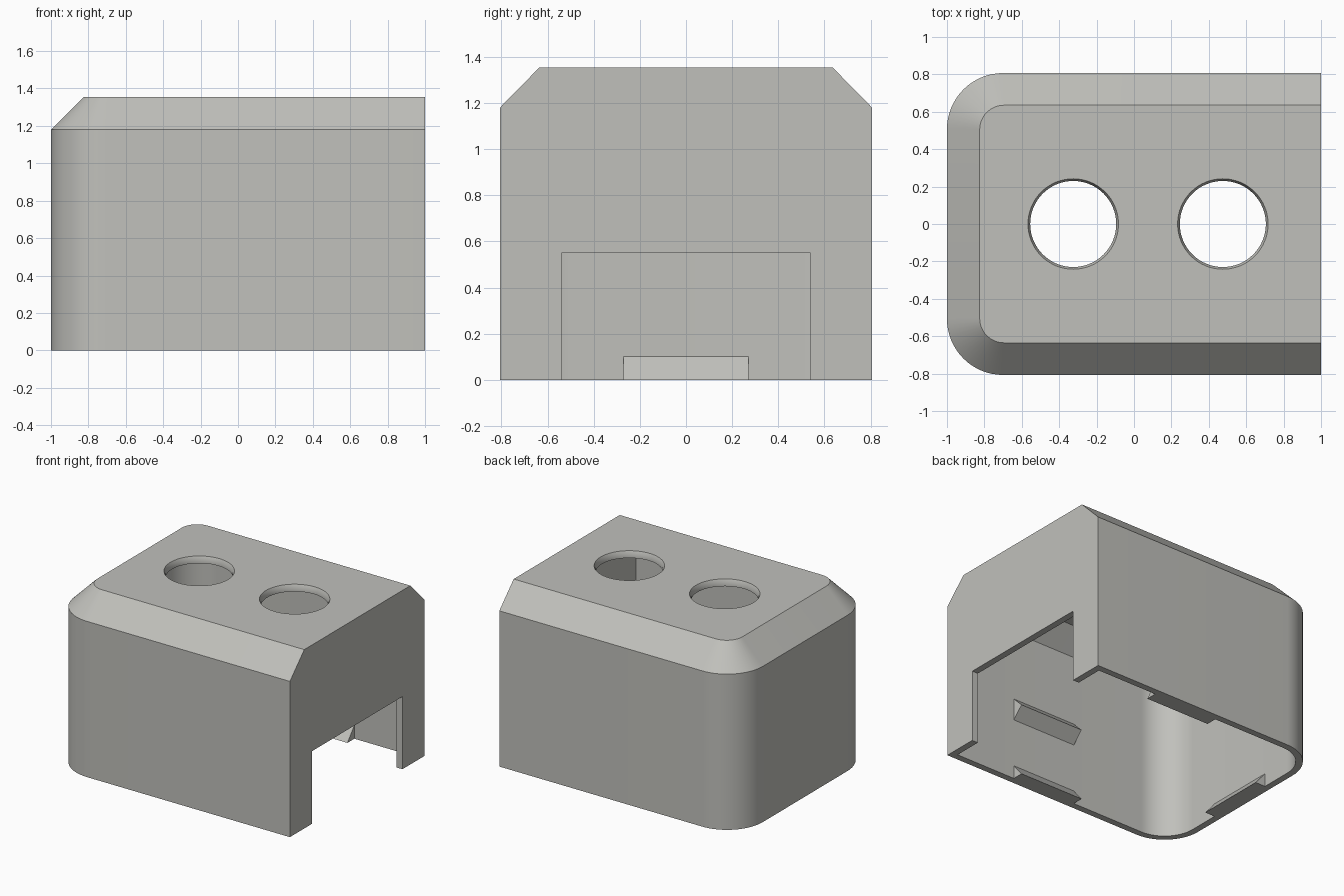
import bpy, bmesh, math

if "Cube" in bpy.data.objects:
    bpy.data.objects.remove(bpy.data.objects["Cube"])

grey = bpy.data.materials.new("light_grey")
grey.diffuse_color = (0.53, 0.53, 0.50, 1)
grey.use_nodes = True
grey.node_tree.nodes["Principled BSDF"].inputs["Base Color"].default_value = grey.diffuse_color
T = 0.05                      # wall thickness


def make_object(name, bm):
    bmesh.ops.recalc_face_normals(bm, faces=bm.faces)
    me = bpy.data.meshes.new(name)
    bm.to_mesh(me)
    bm.free()
    me.materials.append(grey)
    ob = bpy.data.objects.new(name, me)
    bpy.context.collection.objects.link(ob)
    return ob


def loft(name, rings):
    """Join equal-length rings of points and cap both ends."""
    bm = bmesh.new()
    loops = [[bm.verts.new(p) for p in ring] for ring in rings]
    for a, b in zip(loops, loops[1:]):
        for i in range(len(a)):
            j = (i + 1) % len(a)
            bm.faces.new((a[i], a[j], b[j], b[i]))
    bm.faces.new(loops[0])
    bm.faces.new(loops[-1])
    return make_object(name, bm)


def outline(x0, x1, hy, r, z, n=16):
    """Rectangle with its two left corners rounded."""
    pts = [(x1, -hy, z), (x1, hy, z)]
    for sign, start in ((1, 90), (-1, 180)):
        for i in range(n + 1):
            a = math.radians(start + 90 * i / n)
            pts.append((x0 + r + r * math.cos(a), sign * (hy - r) + r * math.sin(a), z))
    return pts


def circle(x, r, z, n=64):
    return [(x + r * math.cos(math.tau * i / n), r * math.sin(math.tau * i / n), z)
            for i in range(n)]


def cut(target, cutter):
    m = target.modifiers.new("cut", 'BOOLEAN')
    m.operation, m.solver, m.object = 'DIFFERENCE', 'EXACT', cutter
    bpy.context.view_layer.objects.active = target
    bpy.ops.object.modifier_apply(modifier=m.name)
    bpy.data.objects.remove(cutter)


# Cover body: straight walls with a chamfered top edge
cover = loft("cover_shell", [outline(-1, 1, 0.807, 0.30, 0),
                             outline(-1, 1, 0.807, 0.30, 1.18),
                             outline(-0.825, 1, 0.635, 0.13, 1.355)])

# Hollow inside, open at the bottom
cut(cover, loft("cavity", [outline(-1 + T, 1 - T, 0.757, 0.25, -0.1),
                           outline(-1 + T, 1 - T, 0.757, 0.25, 1.16),
                           outline(-0.805, 1 - T, 0.614, 0.11, 1.355 - T)]))

# Rectangular opening in the flat end
cut(cover, loft("end_opening", [[(x, -0.54, -0.1), (x, 0.54, -0.1), (x, 0.54, 0.55), (x, -0.54, 0.55)]
                                for x in (0.85, 1.1)]))

# Two round top holes with a small bevelled lip
for cx in (-0.325, 0.475):
    cut(cover, loft("top_hole", [circle(cx, 0.23, 1.2), circle(cx, 0.23, 1.33),
                                 circle(cx, 0.242, 1.355), circle(cx, 0.242, 1.45)]))

bpy.ops.object.select_all(action='DESELECT')
cover.select_set(True)
bpy.context.view_layer.objects.active = cover
bpy.ops.object.shade_smooth_by_angle(angle=math.radians(30))

# Snap ridges inside the walls: (distance into the room, height) profiles
foot = [(-0.01, 0), (0.083, 0), (0, 0.1), (-0.01, 0.1)]
middle = [(-0.01, 0.465), (0, 0.465), (0.083, 0.548), (0, 0.631), (-0.01, 0.631)]
for side, label in ((-1, "front"), (1, "back")):
    for profile, level in ((foot, "lower"), (middle, "middle")):
        loft(f"{label}_{level}_ridge",
             [[(x, side * (0.757 - d), z) for d, z in profile] for x in (-0.095, 0.445)])
loft("left_lower_ridge", [[(-1 + T + d, y, z) for d, z in foot] for y in (-0.27, 0.27)])
